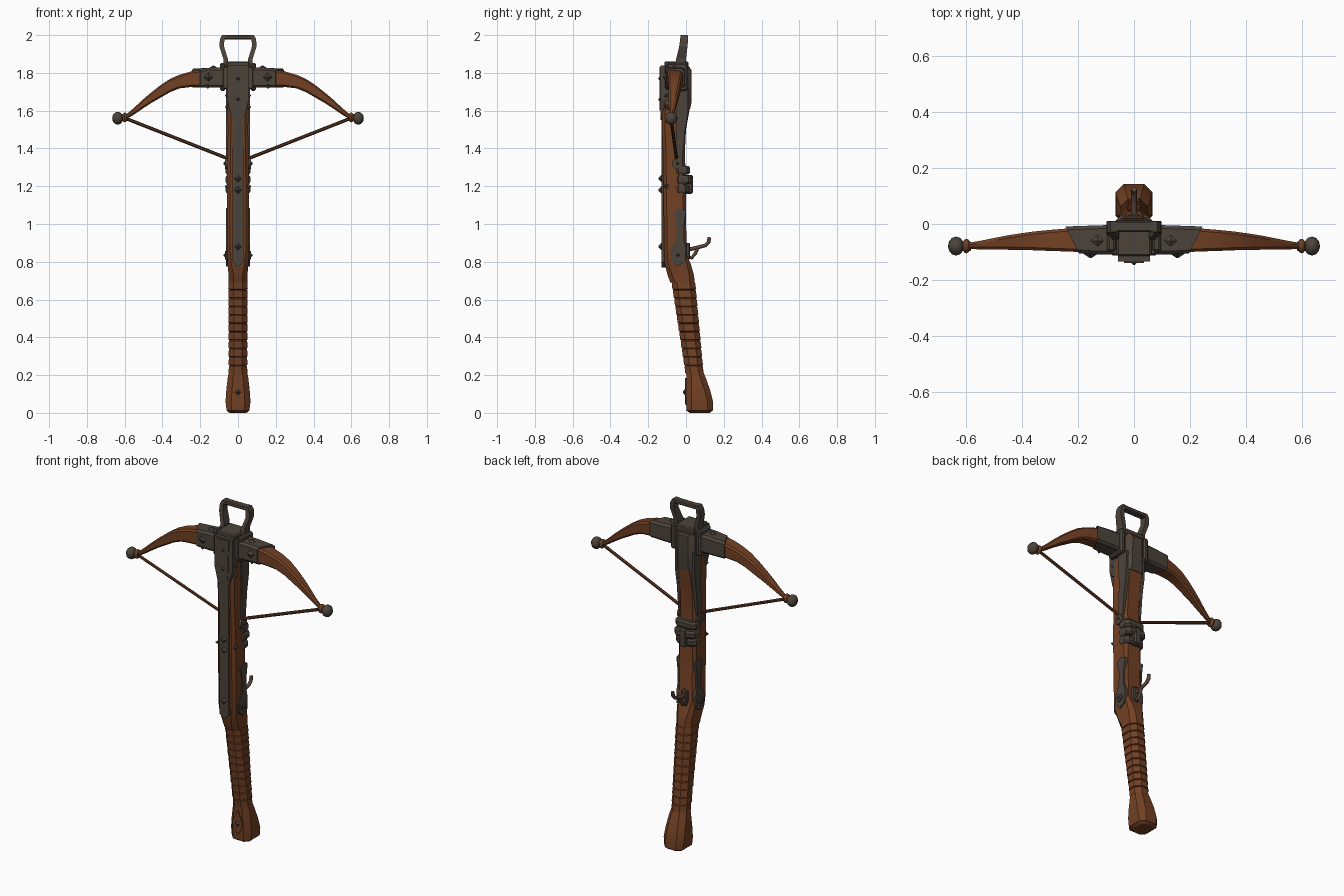
import bpy, bmesh, math
from mathutils import Vector

if "Cube" in bpy.data.objects:
    bpy.data.objects.remove(bpy.data.objects["Cube"])


def mat(name, col):
    m = bpy.data.materials.new(name)
    m.diffuse_color = (*col, 1)
    m.use_nodes = True
    m.node_tree.nodes["Principled BSDF"].inputs["Base Color"].default_value = m.diffuse_color
    return m


WOOD = mat("brown wood", (0.17, 0.052, 0.017))
METAL = mat("dark iron", (0.073, 0.057, 0.044))
CORD = mat("dark cord", (0.10, 0.036, 0.015))
BRONZE = mat("worn trigger iron", (0.11, 0.06, 0.04))


def finish(name, bm, m, angle=28):
    bmesh.ops.recalc_face_normals(bm, faces=bm.faces)
    me = bpy.data.meshes.new(name)
    bm.to_mesh(me)
    bm.free()
    ob = bpy.data.objects.new(name, me)
    bpy.context.collection.objects.link(ob)
    me.materials.append(m)
    if angle:
        bpy.context.view_layer.objects.active = ob
        ob.select_set(True)
        bpy.ops.object.shade_smooth_by_angle(angle=math.radians(angle))
        ob.select_set(False)
    return ob


def skin(name, rings, m, angle=28):
    bm = bmesh.new()
    vs = [[bm.verts.new(p) for p in r] for r in rings]
    n = len(vs[0])
    for a, b in zip(vs, vs[1:]):
        for i in range(n):
            bm.faces.new((a[i], a[(i + 1) % n], b[(i + 1) % n], b[i]))
    bm.faces.new(vs[0])
    bm.faces.new(vs[-1])
    return finish(name, bm, m, angle)


def octagon(u0, u1, v0, v1, c):
    return [(u0 + c, v0), (u1 - c, v0), (u1, v0 + c), (u1, v1 - c),
            (u1 - c, v1), (u0 + c, v1), (u0, v1 - c), (u0, v0 + c)]


# upright loft: sections are (z, front y, back y, half width, chamfer)
def loft_z(name, secs, m):
    return skin(name, [[(x, y, z) for x, y in octagon(-w, w, y0, y1, c)]
                       for z, y0, y1, w, c in secs], m)


def box(name, x0, x1, y0, y1, z0, z1, m, bevel=0.006):
    bm = bmesh.new()
    bmesh.ops.create_cube(bm, size=1)
    for v in bm.verts:
        v.co = Vector(((x0 + x1) / 2 + v.co.x * (x1 - x0),
                       (y0 + y1) / 2 + v.co.y * (y1 - y0),
                       (z0 + z1) / 2 + v.co.z * (z1 - z0)))
    if bevel:
        bmesh.ops.bevel(bm, geom=bm.edges[:], offset=bevel, segments=1, affect='EDGES')
    return finish(name, bm, m, 0)


# flat plate: outline extruded between two depths along an axis
def plate(name, pts, d0, d1, axis, m):
    f = (lambda a, b, d: (a, d, b)) if axis == 'Y' else (lambda a, b, d: (d, a, b))
    return skin(name, [[f(a, b, d) for a, b in pts] for d in (d0, d1)], m, 0)


def stud(name, loc, direction, r, h, m=METAL):
    bm = bmesh.new()
    bmesh.ops.create_cone(bm, segments=4, radius1=r, radius2=r * 0.15, depth=h, cap_ends=True)
    q = Vector((0, 0, 1)).rotation_difference(Vector(direction))
    for v in bm.verts:
        v.co = q @ v.co + Vector(loc)
    finish(name, bm, m, 0)


def ball(name, loc, r, m, sx=1.0):
    bm = bmesh.new()
    bmesh.ops.create_uvsphere(bm, u_segments=12, v_segments=8, radius=r)
    for v in bm.verts:
        v.co = Vector((v.co.x * sx, v.co.y, v.co.z)) + Vector(loc)
    finish(name, bm, m, 40)


def tube(name, pts, r, m, sides=8):
    rings = []
    for i, p in enumerate(pts):
        t = (Vector(pts[min(i + 1, len(pts) - 1)]) - Vector(pts[max(i - 1, 0)])).normalized()
        q = Vector((0, 0, 1)).rotation_difference(t)
        rings.append([Vector(p) + q @ Vector((r * math.cos(a), r * math.sin(a), 0))
                      for a in (2 * math.pi * k / sides for k in range(sides))])
    return skin(name, rings, m, 50)


# butt of the stock
loft_z("butt", [(0, .02, .125, .045, .02), (.012, .003, .142, .06, .026), (.06, .0, .143, .066, .03),
                (.12, .0, .128, .062, .03), (.19, .002, .103, .054, .028), (.22, .0, .09, .047, .026)], WOOD)

# wrapped grip: stepped turns along the slanting axis
grip = []
N = 11
for i in range(N):
    for f, g in ((0, .004), (.85, .002), (.92, -.002)):
        t = (i + f) / N
        z = .21 + .49 * t
        grip.append((z, .0 - .075 * t - g, .09 - .045 * t + g, .046 + .002 * t + g, .028))
loft_z("wrapped_grip", grip, WOOD)

# main stock
loft_z("stock", [(.69, -.083, .046, .049, .026), (.73, -.098, .042, .05, .025), (.79, -.113, .025, .055, .02),
                 (.84, -.115, .002, .057, .016), (1.2, -.12, .0, .058, .016), (1.38, -.122, -.006, .055, .016),
                 (1.5, -.127, .0, .054, .016), (1.6, -.128, .018, .055, .018), (1.83, -.125, .022, .056, .018)], WOOD)

# front rail and head plates
plate("front_rail", [(0, .77), (.03, .80), (.03, 1.62), (-.03, 1.62), (-.03, .80)], -.131, -.10, 'Y', METAL)
plate("head_plate", [(-.036, 1.57), (0, 1.55), (.036, 1.57), (.058, 1.66), (.058, 1.84), (-.058, 1.84),
                     (-.058, 1.66)], -.135, -.09, 'Y', METAL)
plate("head_ridge", [(-.03, 1.60), (.03, 1.60), (.036, 1.83), (-.036, 1.83)], -.139, -.12, 'Y', METAL)
for i, z in enumerate((1.77, 1.66, 1.24, 1.18, .88)):
    stud("front_stud_%d" % i, (0, -.137, z), (0, -1, 0), .022, .018)

# back sleeve and top cap of the head
loft_z("back_sleeve", [(1.61, -.05, .022, .058, .02), (1.64, -.05, .028, .06, .026),
                       (1.815, -.05, .029, .06, .028), (1.835, -.05, .015, .054, .02)], METAL)
box("top_cap", -.062, .062, -.115, .012, 1.825, 1.86, METAL)
box("bow_clamp", -.082, .082, -.112, -.002, 1.715, 1.835, METAL)

# string catch bands around the back
for z, d in ((1.185, .018), (1.235, .032), (1.285, .022)):
    loft_z("catch_band", [(z - .022, -.055, d - .008, .06, .018), (z - .012, -.06, d, .066, .02),
                          (z + .012, -.06, d, .066, .02), (z + .022, -.055, d - .008, .06, .018)], METAL)
box("catch_block", -.02, .02, -.01, .036, 1.16, 1.26, METAL)

for s in (-1, 1):
    # side clamp brackets
    box("clamp_bracket", *sorted((s * .066, s * .096)), -.10, .008, 1.705, 1.852, METAL, .008)
    # side metal strip and lever plate
    plate("side_strip", [(-.055, 1.34), (-.02, 1.33), (-.004, 1.5), (.01, 1.58), (.012, 1.72), (-.06, 1.72),
                         (-.05, 1.55)], s * .04, s * .063, 'X', METAL)
    plate("side_plate", [(-.045, .775), (-.004, .80), (.0, .87), (-.012, .92), (-.01, 1.0), (.0, 1.07), (-.035, 1.085),
                         (-.068, 1.06), (-.05, 1.0), (-.052, .92), (-.082, .86), (-.08, .81)],
          s * .04, s * .063, 'X', METAL)
    for y, z, r in ((-.043, .835, .022), (-.045, 1.32, .03)):
        tube("side_boss", [(s * .055, y, z), (s * .07, y, z)], r, METAL, 10)
        stud("side_stud", (s * .072, y, z), (s, 0, 0), .014, .012)
    for z in (1.20, 1.62, 1.68):
        stud("edge_stud", (s * .058, -.105, z), (s, -.6, 0), .02, .022)

    # bow limb: (x, middle z, half height, front y, back y)
    limb = [(.06, 1.776, .047, -.104, -.008), (.2, 1.772, .044, -.10, -.014), (.25, 1.766, .041, -.098, -.017),
            (.31, 1.754, .036, -.096, -.022), (.36, 1.733, .035, -.094, -.027), (.41, 1.702, .033, -.093, -.034),
            (.46, 1.668, .028, -.092, -.042), (.5, 1.638, .024, -.092, -.05), (.55, 1.598, .018, -.091, -.06),
            (.595, 1.565, .012, -.089, -.068)]
    skin("bow_limb", [[(s * x, y, z) for y, z in octagon(y0, y1, zc - h, zc + h, min(h, .016) * .6)]
                      for x, zc, h, y0, y1 in limb], WOOD)
    # iron sleeve on the limb root, with a slanted end
    skin("limb_sleeve", [[(s * (x + (y + .1) * k), y, z) for y, z in octagon(y0, y1, z0, z1, .012)]
                         for x, y0, y1, z0, z1, k in ((.06, -.109, -.003, 1.723, 1.829, 0),
                                                      (.13, -.109, -.005, 1.722, 1.828, 0),
                                                      (.2, -.105, -.009, 1.722, 1.822, .5))], METAL)
    stud("limb_front_stud", (s * .155, -.113, 1.778), (0, -1, 0), .028, .016)
    stud("limb_top_stud", (s * .13, -.06, 1.832), (0, 0, 1), .024, .012)
    stud("limb_low_stud", (s * .16, -.10, 1.725), (0, -.5, -1), .018, .016)

    # limb tip, collar and string
    tube("tip_rod", [(s * .585, -.079, 1.568), (s * .64, -.079, 1.56)], .017, METAL)
    ball("tip_collar", (s * .6, -.079, 1.564), .026, WOOD, .6)
    ball("tip_knob", (s * .637, -.079, 1.56), .034, METAL, .85)
    tube("bow_string", [(s * .592, -.079, 1.558), (s * .05, -.05, 1.345)], .009, CORD, 6)

    # stirrup side: (x, z, middle y, half depth)
    skin("stirrup_side", [[(s * (x + a * .012), y + b * d, z) for a, b in ((-1, -1), (1, -1), (1, 1), (-1, 1))]
                          for x, z, y, d in ((.066, 1.82, -.03, .03), (.066, 1.875, -.026, .026),
                                             (.086, 1.94, -.014, .022), (.084, 1.978, -.01, .021),
                                             (.072, 2.0, -.01, .019))], METAL, 0)
box("stirrup_top", -.08, .08, -.029, .011, 1.977, 2.0, METAL, .005)

# trigger lever and its support
tube("trigger_lever", [(0, -.01, .865), (0, .03, .868), (0, .07, .878), (0, .103, .887), (0, .12, .905),
                       (0, .124, .93)], .010, BRONZE)
tube("trigger_support", [(0, .0, .83), (0, .03, .82), (0, .05, .845), (0, .06, .87)], .009, BRONZE)
box("trigger_mount", -.018, .018, -.02, .022, .81, .90, METAL)

# leaf inlay with stud on the butt
plate("butt_leaf", [(0, .045), (.03, .09), (.03, .125), (0, .185), (-.03, .125), (-.03, .09)], -.006, .01, 'Y', WOOD)
stud("butt_stud", (0, -.01, .11), (0, -1, 0), .02, .014)
